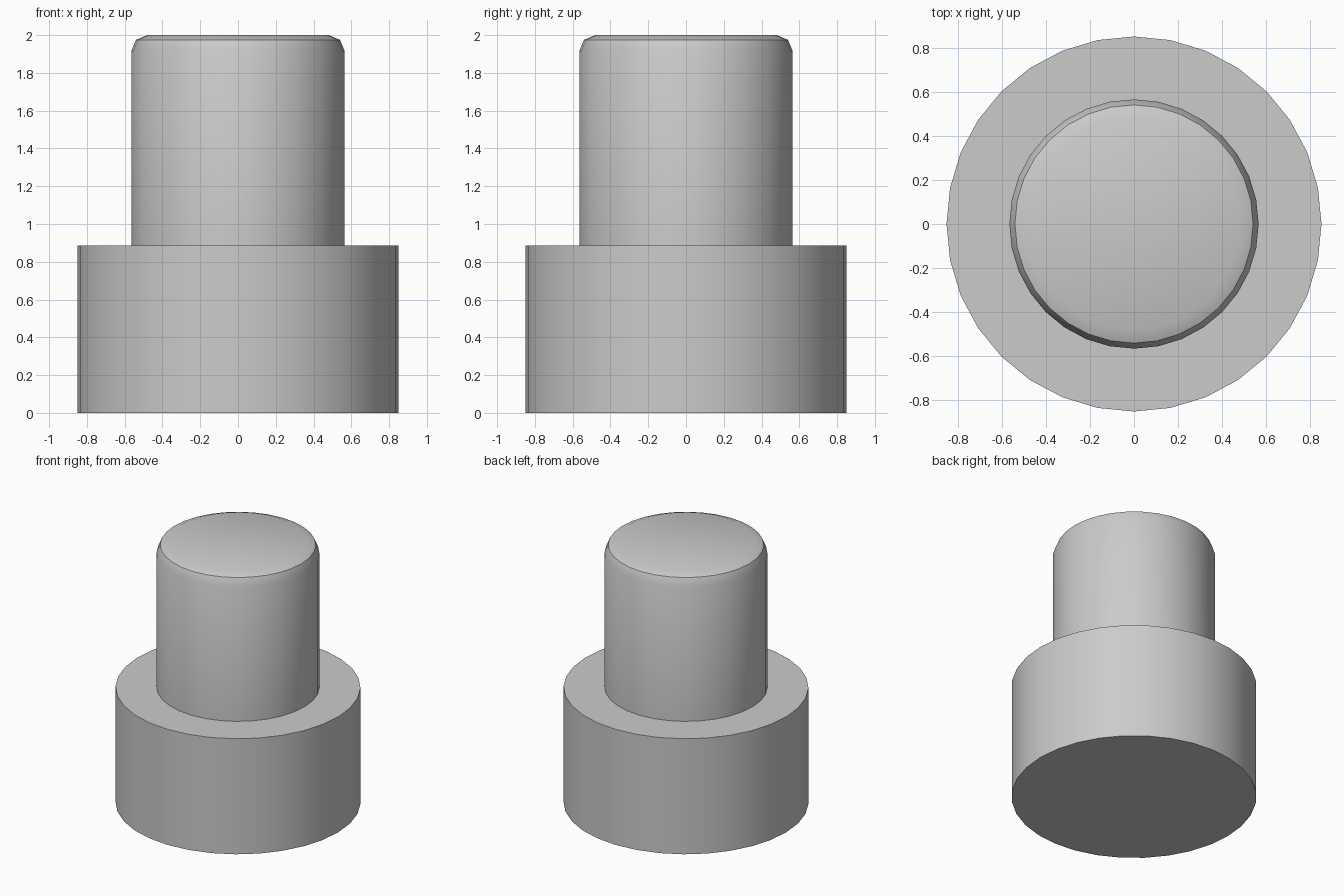
import bpy
import bmesh
from math import radians
from mathutils import Matrix, Vector

cube = bpy.data.objects.get("Cube")
if cube:
    bpy.data.objects.remove(cube, do_unlink=True)

SIDES = 32
# Outline as (radius, height), from the floor to the rounded tip
PROFILE = [(0.85, 0.0), (0.85, 0.885), (0.565, 0.885),
           (0.565, 1.915), (0.54, 1.975), (0.48, 2.0)]

grey = bpy.data.materials.new("plain_grey")
grey.use_nodes = True
colour = (0.6, 0.6, 0.6, 1.0)
grey.diffuse_color = colour
grey.node_tree.nodes["Principled BSDF"].inputs["Base Color"].default_value = colour

# Stepped pin: rings around the axis, bridged and capped
bm = bmesh.new()
rings = []
for radius, height in PROFILE:
    ring = []
    for i in range(SIDES):
        turn = Matrix.Rotation(radians(360 * i / SIDES), 3, "Z")
        ring.append(bm.verts.new(turn @ Vector((radius, 0, height))))
    rings.append(ring)
for low, high in zip(rings, rings[1:]):
    for i in range(SIDES):
        j = (i + 1) % SIDES
        bm.faces.new((low[i], low[j], high[j], high[i]))
bm.faces.new(reversed(rings[0]))
bm.faces.new(rings[-1])

mesh = bpy.data.meshes.new("stepped_pin")
bm.to_mesh(mesh)
bm.free()
mesh.materials.append(grey)
pin = bpy.data.objects.new("stepped_pin", mesh)
bpy.context.collection.objects.link(pin)

# Smooth round walls with crisp shoulders
bpy.ops.object.select_all(action="DESELECT")
pin.select_set(True)
bpy.context.view_layer.objects.active = pin
bpy.ops.object.shade_smooth_by_angle(angle=radians(30))
